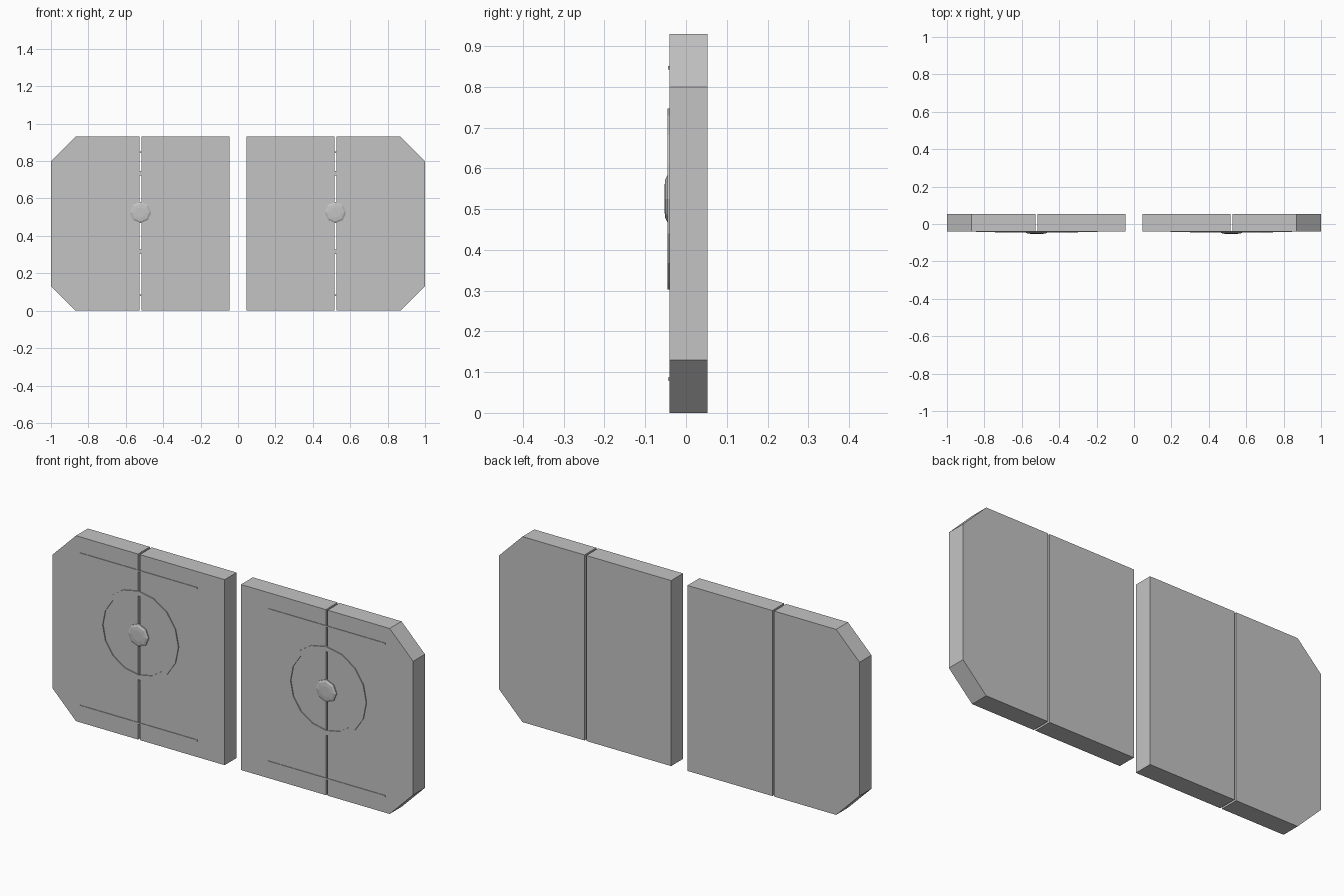
import bpy, bmesh, math

if "Cube" in bpy.data.objects:
    bpy.data.objects.remove(bpy.data.objects["Cube"])

FRONT, BACK = -0.041, 0.053
CX, CZ = 0.521, 0.525

grey = bpy.data.materials.new("plain_grey")
grey.diffuse_color = (0.55, 0.55, 0.55, 1)
grey.use_nodes = True
grey.node_tree.nodes["Principled BSDF"].inputs["Base Color"].default_value = grey.diffuse_color


def finish(name, bm):
    bmesh.ops.recalc_face_normals(bm, faces=bm.faces)
    me = bpy.data.meshes.new(name)
    bm.to_mesh(me)
    bm.free()
    me.materials.append(grey)
    ob = bpy.data.objects.new(name, me)
    bpy.context.collection.objects.link(ob)
    return ob


def plate(name, outline, y0, y1):
    """Extrude an (x, z) outline from y0 to y1."""
    bm = bmesh.new()
    a = [bm.verts.new((x, y0, z)) for x, z in outline]
    b = [bm.verts.new((x, y1, z)) for x, z in outline]
    bm.faces.new(a)
    bm.faces.new(b[::-1])
    n = len(a)
    for i in range(n):
        j = (i + 1) % n
        bm.faces.new((a[i], b[i], b[j], a[j]))
    return finish(name, bm)


def lathe(name, cx, profile, sides, closed):
    """Spin (radius, y) points about the y axis through the panel centre."""
    bm = bmesh.new()
    rings = []
    for r, y in profile:
        rings.append([bm.verts.new((cx + r * math.cos(t), y, CZ + r * math.sin(t)))
                      for t in (2 * math.pi * k / sides for k in range(sides))])
    pairs = list(zip(rings, rings[1:]))
    if closed:
        pairs.append((rings[-1], rings[0]))
    else:
        bm.faces.new(rings[0])
        bm.faces.new(rings[-1])
    for p, q in pairs:
        for i in range(sides):
            j = (i + 1) % sides
            bm.faces.new((p[i], p[j], q[j], q[i]))
    return finish(name, bm)


for side, s in (("left", -1), ("right", 1)):
    # inner and outer slabs with a narrow open seam between them
    inner = [(0.045, 0), (0.516, 0), (0.516, 0.93), (0.045, 0.93)]
    outer = [(0.526, 0), (0.87, 0), (1, 0.13), (1, 0.80), (0.87, 0.93), (0.526, 0.93)]
    plate(side + "_inner_slab", [(s * x, z) for x, z in inner], FRONT, BACK)
    plate(side + "_outer_slab", [(s * x, z) for x, z in outer], FRONT, BACK)
    # thin trim strips
    for label, z in (("lower", 0.083), ("upper", 0.847)):
        strip = [(0.196, z - 0.004), (0.846, z - 0.004), (0.846, z + 0.004), (0.196, z + 0.004)]
        plate(f"{side}_{label}_strip", [(s * x, zz) for x, zz in strip], FRONT - 0.003, FRONT + 0.003)
    # flat ring and domed centre knob
    lathe(side + "_ring", s * CX, [(0.222, FRONT + 0.003), (0.222, FRONT - 0.005),
                                   (0.198, FRONT - 0.005), (0.198, FRONT + 0.003)], 16, True)
    lathe(side + "_knob", s * CX, [(0.057, FRONT + 0.003), (0.057, FRONT - 0.005),
                                   (0.047, FRONT - 0.010), (0.028, FRONT - 0.012)], 8, False)
